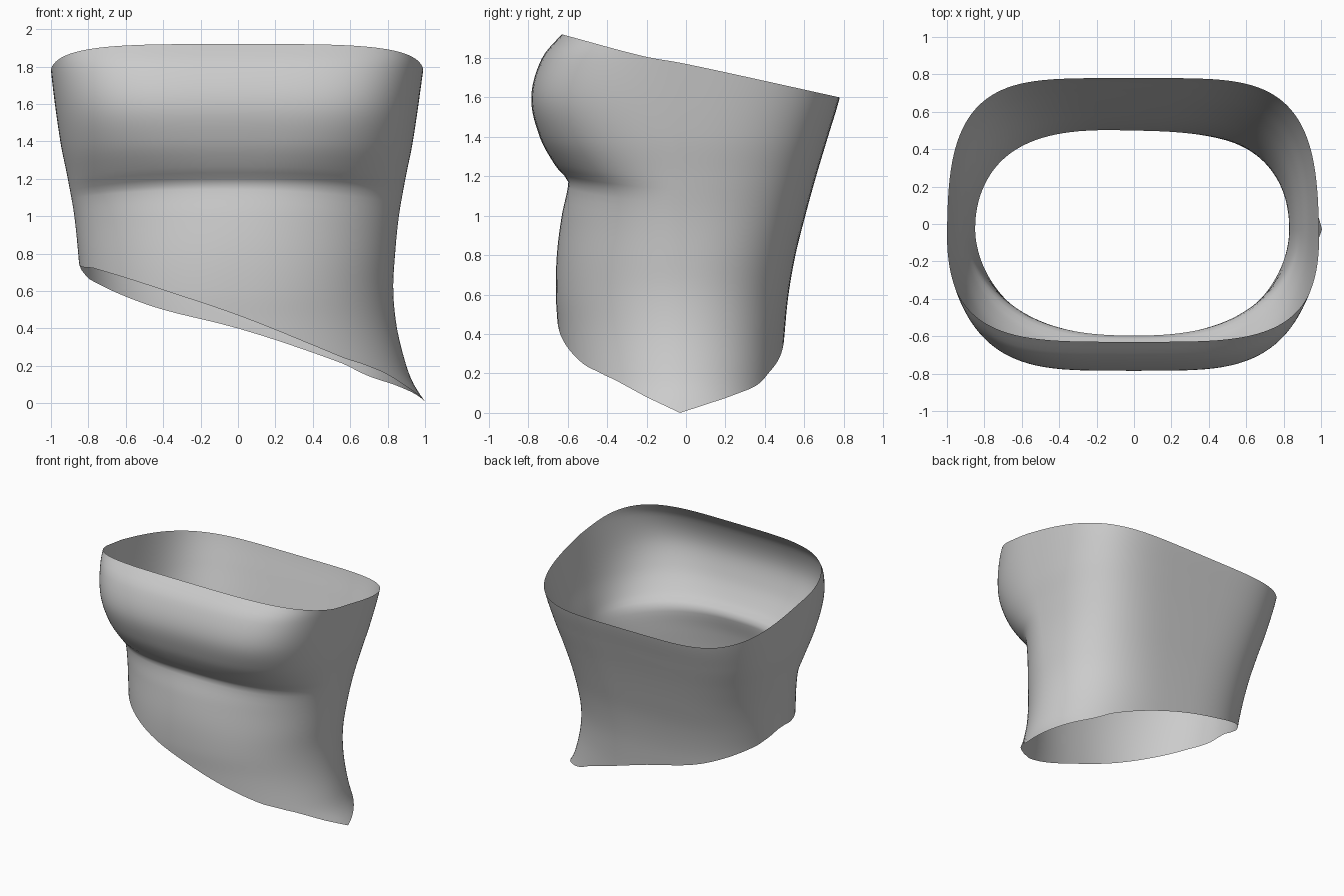
import bpy, math

if "Cube" in bpy.data.objects:
    bpy.data.objects.remove(bpy.data.objects["Cube"])

# profile tables: (height, value)
RIGHT = [(0, 1.005), (.1, .94), (.2, .90), (.4, .85), (.6, .83), (.8, .84), (1.0, .86),
         (1.2, .895), (1.4, .935), (1.78, .99), (1.95, 1.01)]
LEFT = [(0, .83), (.6, .84), (.75, .85), (1.0, .875), (1.2, .91), (1.4, .95), (1.75, .997), (1.95, 1.01)]
FRONT = [(0, .63), (.43, .65), (.6, .66), (.8, .655), (1.0, .63), (1.14, .60), (1.18, .60), (1.25, .66),
         (1.4, .742), (1.6, .785), (1.8, .73), (1.92, .63), (2.0, .55)]
BACK = [(0, .48), (.24, .49), (.4, .50), (.6, .52), (.8, .555), (1.0, .605), (1.2, .66),
        (1.4, .72), (1.6, .78), (1.95, .86)]
# corner squareness (x power, y power) over height
FP = [(0, 2.2), (.6, 2.2), (1.1, 2.25), (1.4, 3.5), (1.6, 4.0), (2, 4.0)]
FQ = [(0, 1.95), (1.2, 1.95), (1.5, 2.2), (2, 2.2)]
BP = [(0, 3.1), (.6, 3.2), (1.6, 4.6), (2, 4.6)]
BQ = [(0, 2.1), (.6, 2.1), (1.6, 2.9), (2, 2.9)]
# hem height across x, and neckline height across y
HEM_F = [(-.85, .745), (-.6, .67), (-.4, .605), (0, .47), (.4, .31), (.8, .14), (.92, .08), (1, 0)]
HEM_B = [(-.85, .74), (-.835, .70), (-.78, .655), (-.6, .57), (-.4, .50), (0, .40), (.4, .27),
         (.8, .12), (.92, .07), (1, 0)]
# hem height across y at the pointed right side
HEM_TIP = [(-.64, .38), (-.42, .2), (-.2, .08), (-.03, 0), (.2, .075), (.4, .15), (.48, .22)]
NECK = [(-.63, 1.92), (-.22, 1.81), (0, 1.77), (.78, 1.6)]
YC, FOLD = -.03, 1.17


def interp(t, v):
    """Smooth curve through table points."""
    v = min(max(v, t[0][0]), t[-1][0])
    k = 0
    while k < len(t) - 2 and v > t[k + 1][0]:
        k += 1

    def slope(i):
        a, b = t[max(i - 1, 0)], t[min(i + 1, len(t) - 1)]
        return (b[1] - a[1]) / (b[0] - a[0])
    (x0, y0), (x1, y1) = t[k], t[k + 1]
    h = x1 - x0
    u = (v - x0) / h
    return ((2*u**3 - 3*u*u + 1) * y0 + (u**3 - 2*u*u + u) * h * slope(k)
            + (3*u*u - 2*u**3) * y1 + (u**3 - u*u) * h * slope(k + 1))


def linear(t, v):
    """Straight-line version, keeps corners sharp."""
    v = min(max(v, t[0][0]), t[-1][0])
    for (x0, y0), (x1, y1) in zip(t, t[1:]):
        if v <= x1:
            return y0 + (y1 - y0) * (v - x0) / (x1 - x0)


def fold_drop(th):
    """The fold under the bust sags towards the sides."""
    return .06 * math.cos(th) ** 2 if math.sin(th) < 0 else 0


def ring_point(th, z):
    c, s = math.cos(th), math.sin(th)
    a = interp(RIGHT if c > 0 else LEFT, z)
    if s > 0:
        b, p, q = interp(BACK, z) - YC, interp(BP, z), interp(BQ, z)
    else:
        zf = z + fold_drop(th) * math.exp(-((z - FOLD) / .25) ** 2)
        b, p, q = interp(FRONT, zf) + YC, interp(FP, zf), interp(FQ, zf)
    x = math.copysign(a * abs(c) ** (2 / p), c)
    y = math.copysign(b * abs(s) ** (2 / q), s) + YC
    return x, y, z


def hem(x, y):
    w = min(max((y - YC) / .5 + .5, 0), 1)
    z = interp(HEM_F, x) * (1 - w) + interp(HEM_B, x) * w
    t = min(max((x - .55) / .25, 0), 1)
    t = t * t * (3 - 2 * t)
    return z * (1 - t) + linear(HEM_TIP, y) * t


def solve(th, z, rule):
    """Height where this column meets the rim."""
    for _ in range(40):
        x, y, _z = ring_point(th, z)
        z = .5 * z + .5 * rule(x, y)
    return z


# tube of cloth: columns run hem -> fold under the bust -> neckline
N, LOW, UP = 128, 24, 24
cols = []
for i in range(N):
    th = 2 * math.pi * i / N
    zb = solve(th, .4, hem)
    zt = solve(th, 1.8, lambda x, y: interp(NECK, y))
    zm = FOLD - fold_drop(th)
    zs = [zb + (zm - zb) * j / LOW for j in range(LOW)]
    zs += [zm + (zt - zm) * j / UP for j in range(UP + 1)]
    cols.append([ring_point(th, z) for z in zs])
R = LOW + UP + 1
verts = [p for col in cols for p in col]
low = min(v[2] for v in verts)
verts = [(x, y, z - low) for x, y, z in verts]
faces = [(i * R + j, (i + 1) % N * R + j, (i + 1) % N * R + j + 1, i * R + j + 1)
         for i in range(N) for j in range(R - 1)]
mesh = bpy.data.meshes.new("tube_top")
mesh.from_pydata(verts, [], faces)
mesh.shade_smooth()
obj = bpy.data.objects.new("tube_top", mesh)
bpy.context.collection.objects.link(obj)
